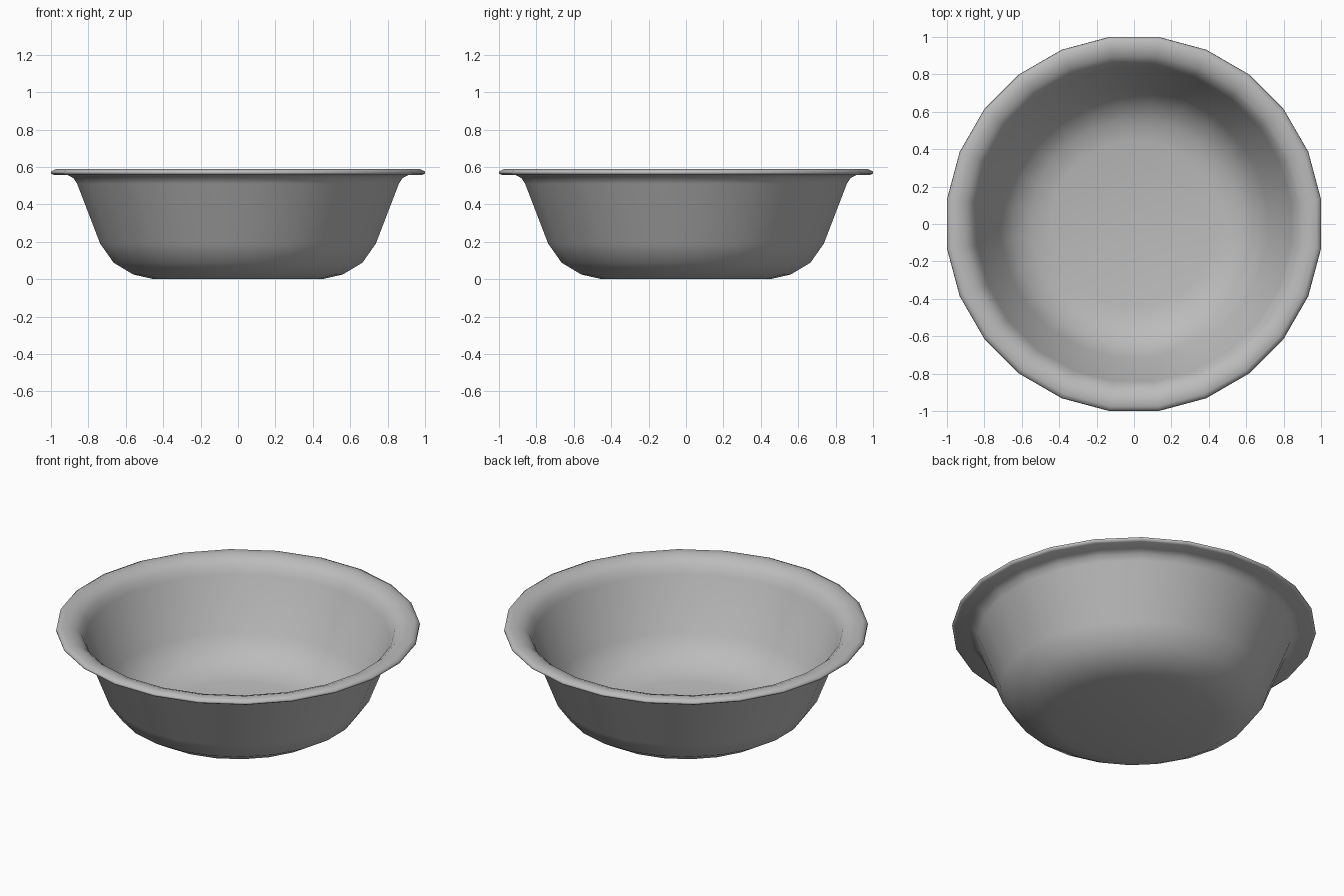
import bpy, bmesh, math

if "Cube" in bpy.data.objects:
    bpy.data.objects.remove(bpy.data.objects["Cube"])

SEGMENTS = 24
STEP = 2 * math.pi / SEGMENTS
FLAT = 1 / math.cos(STEP / 2)  # flats, not corners, face the axes

# closed cross-section (radius, height): outside, rolled rim, inside
PROFILE = [
    (0, 0), (0.45, 0.0), (0.56, 0.025), (0.665, 0.088), (0.737, 0.19),
    (0.86, 0.51), (0.88, 0.54), (0.91, 0.557),
    (0.985, 0.557), (1.0, 0.566), (0.998, 0.577), (0.975, 0.588),
    (0.935, 0.587), (0.895, 0.573), (0.862, 0.545), (0.84, 0.50),
    (0.712, 0.20), (0.645, 0.11), (0.55, 0.053), (0.44, 0.03), (0, 0.03),
]


def lathe(name, profile, material):
    bm = bmesh.new()
    rings = []
    for r, z in profile:
        if r == 0:
            rings.append([bm.verts.new((0, 0, z))] * SEGMENTS)
        else:
            rings.append([bm.verts.new((r * FLAT * math.cos((i + 0.5) * STEP),
                                        r * FLAT * math.sin((i + 0.5) * STEP), z))
                          for i in range(SEGMENTS)])
    for a, b in zip(rings, rings[1:]):
        for i in range(SEGMENTS):
            j = (i + 1) % SEGMENTS
            corners = list(dict.fromkeys([a[i], a[j], b[j], b[i]]))
            bm.faces.new(corners).smooth = True
    bmesh.ops.recalc_face_normals(bm, faces=bm.faces)
    mesh = bpy.data.meshes.new(name)
    bm.to_mesh(mesh)
    bm.free()
    mesh.materials.append(material)
    obj = bpy.data.objects.new(name, mesh)
    bpy.context.collection.objects.link(obj)
    return obj


# bowl
grey = bpy.data.materials.new("light grey")
grey.diffuse_color = (0.5, 0.5, 0.5, 1)
grey.use_nodes = True
grey.node_tree.nodes["Principled BSDF"].inputs["Base Color"].default_value = grey.diffuse_color
lathe("bowl", PROFILE, grey)
